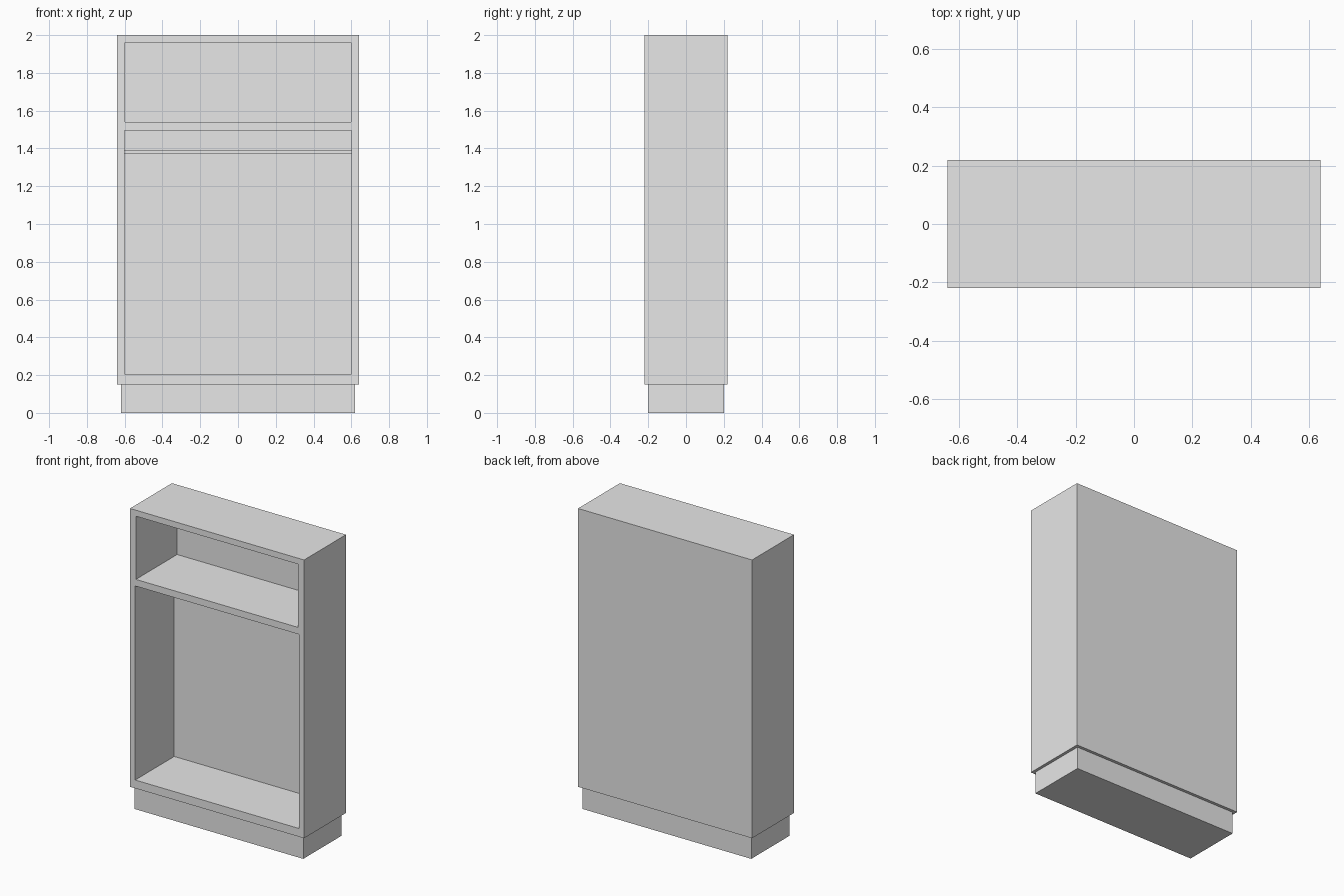
import bpy
import bmesh

cube = bpy.data.objects.get("Cube")
if cube:
    bpy.data.objects.remove(cube, do_unlink=True)

# Single painted finish
GREY = (0.8, 0.8, 0.8, 1)
paint = bpy.data.materials.new("grey_paint")
paint.use_nodes = True
paint.diffuse_color = GREY
paint.node_tree.nodes["Principled BSDF"].inputs["Base Color"].default_value = GREY


def prism(name, half_width, profile):
    """Extrude a side profile of (y, z) points across the width."""
    bm = bmesh.new()
    face = bm.faces.new([bm.verts.new((-half_width, y, z)) for y, z in profile])
    new = bmesh.ops.extrude_face_region(bm, geom=[face])["geom"]
    verts = [v for v in new if isinstance(v, bmesh.types.BMVert)]
    bmesh.ops.translate(bm, verts=verts, vec=(2 * half_width, 0, 0))
    bmesh.ops.recalc_face_normals(bm, faces=bm.faces)
    mesh = bpy.data.meshes.new(name)
    bm.to_mesh(mesh)
    bm.free()
    mesh.materials.append(paint)
    obj = bpy.data.objects.new(name, mesh)
    bpy.context.collection.objects.link(obj)
    return obj


def rect(y0, y1, z0, z1):
    return [(y0, z0), (y1, z0), (y1, z1), (y0, z1)]


def carve(target, cutter):
    """Cut a compartment and discard the cutter."""
    cutter.hide_render = True
    mod = target.modifiers.new("opening", 'BOOLEAN')
    mod.operation = 'DIFFERENCE'
    mod.solver = 'EXACT'
    mod.object = cutter
    graph = bpy.context.evaluated_depsgraph_get()
    mesh = bpy.data.meshes.new_from_object(target.evaluated_get(graph))
    target.modifiers.clear()
    target.data = mesh
    bpy.data.objects.remove(cutter, do_unlink=True)


# Recessed plinth and cabinet carcass
prism("plinth", 0.62, rect(-0.2, 0.2, 0, 0.15))
cabinet = prism("cabinet_body", 0.64, rect(-0.22, 0.22, 0.15, 2))

# Upper shelf compartment
carve(cabinet, prism("upper_opening", 0.597, rect(-0.3, 0.213, 1.54, 1.96)))

# Lower compartment, with a stepped ledge high on its back wall
lower = [(-0.3, 0.205), (0.19, 0.205), (0.19, 1.375), (0.2, 1.375),
         (0.2, 1.39), (0.213, 1.39), (0.213, 1.495), (-0.3, 1.495)]
carve(cabinet, prism("lower_opening", 0.602, lower))
